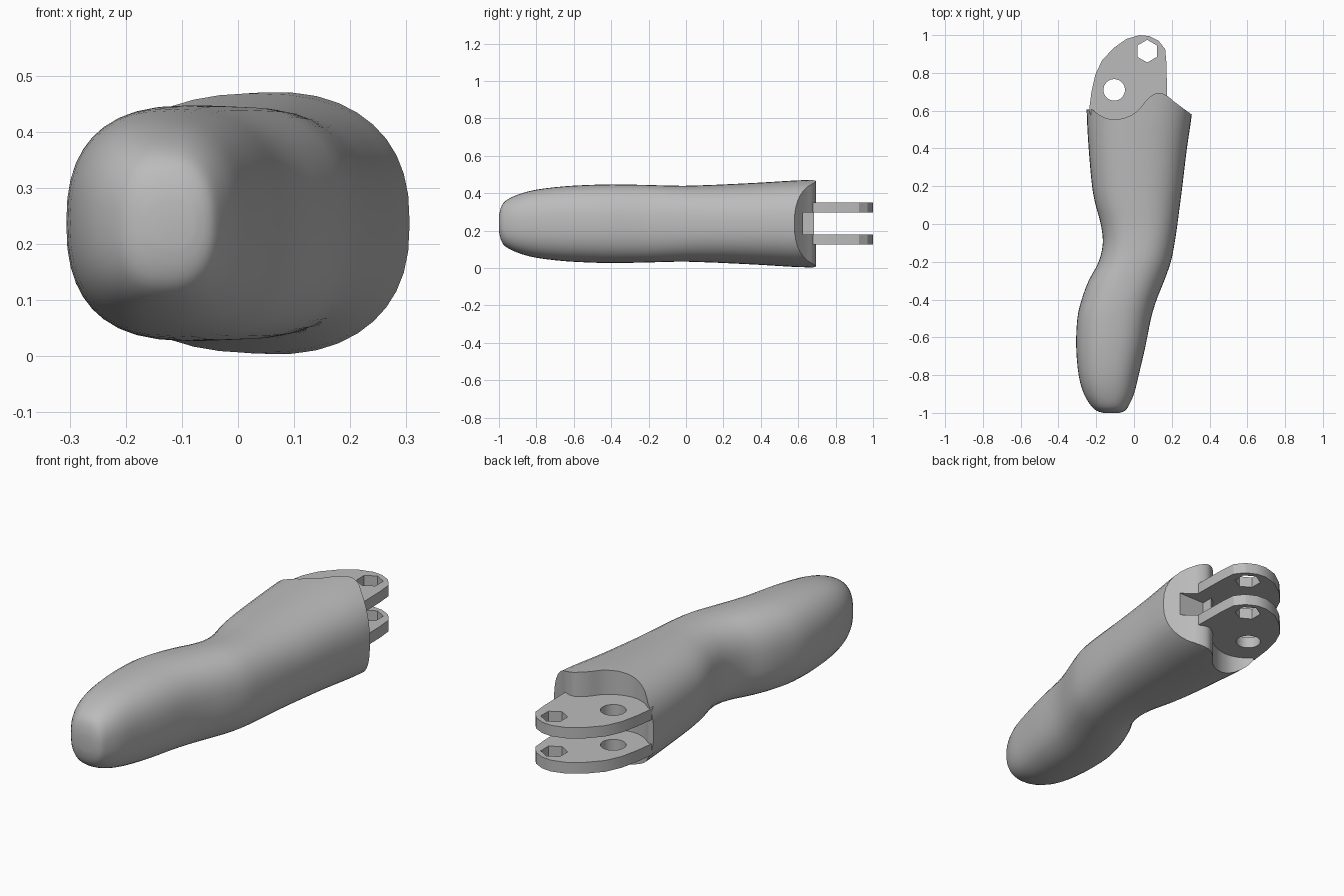
import bpy, bmesh, math

cube = bpy.data.objects.get("Cube")
if cube:
    bpy.data.objects.remove(cube, do_unlink=True)

grey = bpy.data.materials.new("plain grey")
grey.use_nodes = True
colour = (0.5, 0.5, 0.5, 1)
grey.diffuse_color = colour
grey.node_tree.nodes["Principled BSDF"].inputs["Base Color"].default_value = colour

MID = 0.237      # height of the finger's centre line
SIDES = 40


def finish(bm, name):
    bmesh.ops.recalc_face_normals(bm, faces=bm.faces)
    mesh = bpy.data.meshes.new(name)
    bm.to_mesh(mesh)
    bm.free()
    mesh.materials.append(grey)
    obj = bpy.data.objects.new(name, mesh)
    bpy.context.collection.objects.link(obj)
    return obj


def prism(name, outline, low, high):
    """Extrude a flat outline from one height to another."""
    bm = bmesh.new()
    face = bm.faces.new([bm.verts.new((x, y, low)) for x, y in outline])
    extruded = bmesh.ops.extrude_face_region(bm, geom=[face])["geom"]
    moved = [v for v in extruded if isinstance(v, bmesh.types.BMVert)]
    bmesh.ops.translate(bm, verts=moved, vec=(0, 0, high - low))
    return finish(bm, name)


def circle(x, y, radius, count):
    angles = [math.tau * i / count + math.pi / 2 for i in range(count)]
    return [(x + radius * math.cos(a), y + radius * math.sin(a)) for a in angles]


def cut(target, cutter):
    """Subtract the cutter and remove it."""
    mod = target.modifiers.new("cut", 'BOOLEAN')
    mod.operation = 'DIFFERENCE'
    mod.solver = 'EXACT'
    mod.object = cutter
    cutter.hide_render = True
    bpy.context.view_layer.objects.active = target
    bpy.ops.object.modifier_apply(modifier=mod.name)
    bpy.data.objects.remove(cutter, do_unlink=True)


def smooth(obj, degrees):
    bpy.ops.object.select_all(action='DESELECT')
    obj.select_set(True)
    bpy.context.view_layer.objects.active = obj
    bpy.ops.object.shade_smooth_by_angle(angle=math.radians(degrees))


def spline(points, steps):
    """Smooth path through the points (Catmull-Rom)."""
    padded = [points[0]] + points + [points[-1]]
    path = []
    for a, b, c, d in zip(padded, padded[1:], padded[2:], padded[3:]):
        for i in range(steps):
            t = i / steps
            path.append(tuple(
                q + t / 2 * (r - p + t * (2*p - 5*q + 4*r - s + t * (3*(q - r) + s - p)))
                for p, q, r, s in zip(a, b, c, d)))
    return path + [points[-1]]


# Finger body: sections of y, right edge, left edge, half height
sections = [
    (-1, -.16, -.08, .04), (-.99, -.195, -.05, .085), (-.965, -.225, -.03, .122),
    (-.9, -.265, 0, .155), (-.8, -.293, .025, .182), (-.65, -.306, .06, .2),
    (-.5, -.3, .09, .208), (-.4, -.277, .12, .21), (-.3, -.24, .16, .209),
    (-.2, -.187, .195, .207), (-.1, -.165, .215, .204), (0, -.176, .23, .203),
    (.1, -.203, .243, .206), (.2, -.222, .256, .21), (.4, -.24, .28, .22),
    (.58, -.25, .306, .231), (.75, -.252, .32, .238)]
bm = bmesh.new()
rings = []
for y, right, left, tall in spline(sections, 3):
    ring = []
    for i in range(SIDES):
        a = math.tau * i / SIDES
        c, s = math.cos(a), math.sin(a)
        ring.append(bm.verts.new((
            (right + left) / 2 + (left - right) / 2 * math.copysign(abs(c) ** .82, c),
            y, MID + tall * math.copysign(abs(s) ** .82, s))))
    rings.append(ring)
for lower, upper in zip(rings, rings[1:]):
    for i in range(SIDES):
        j = (i + 1) % SIDES
        bm.faces.new((lower[i], lower[j], upper[j], upper[i]))
bm.faces.new(rings[0])
bm.faces.new(rings[-1])
body = finish(bm, "finger_body")

# Wavy cut across the back end
wave = spline([(-.22, .605), (-.17, .57), (-.11, .553), (-.04, .565), (.02, .6),
               (.07, .66), (.12, .693), (.17, .682), (.22, .642), (.305, .58)], 4)
cut(body, prism("end_cutter", [(-.5, .62)] + wave + [(.5, .44), (.5, 1.2), (-.5, 1.2)], -.5, 1))

# Slot between the hinge plates
cut(body, prism("slot_cutter", [(.1, .625), (.4, .625), (.4, .9), (.1, .9)], .18, .297))
smooth(body, 35)

# Hinge plates with a round hole and a hexagonal hole
outline = [(.15, .5), (.175, .68), (.172, .85), (.165, .925), (.13, .97), (.08, .995),
           (.03, 1), (-.04, .98), (-.11, .93), (-.17, .865), (-.205, .79),
           (-.225, .7), (-.238, .6), (-.2, .5)]
for name, low, high in (("lower_hinge_plate", .125, .18), ("upper_hinge_plate", .297, .35)):
    plate = prism(name, outline, low, high)
    cut(plate, prism("pin_cutter", circle(-.105, .71, .057, 32), 0, 1))
    cut(plate, prism("hex_cutter", circle(.07, .915, .06, 6), 0, 1))
    smooth(plate, 25)
